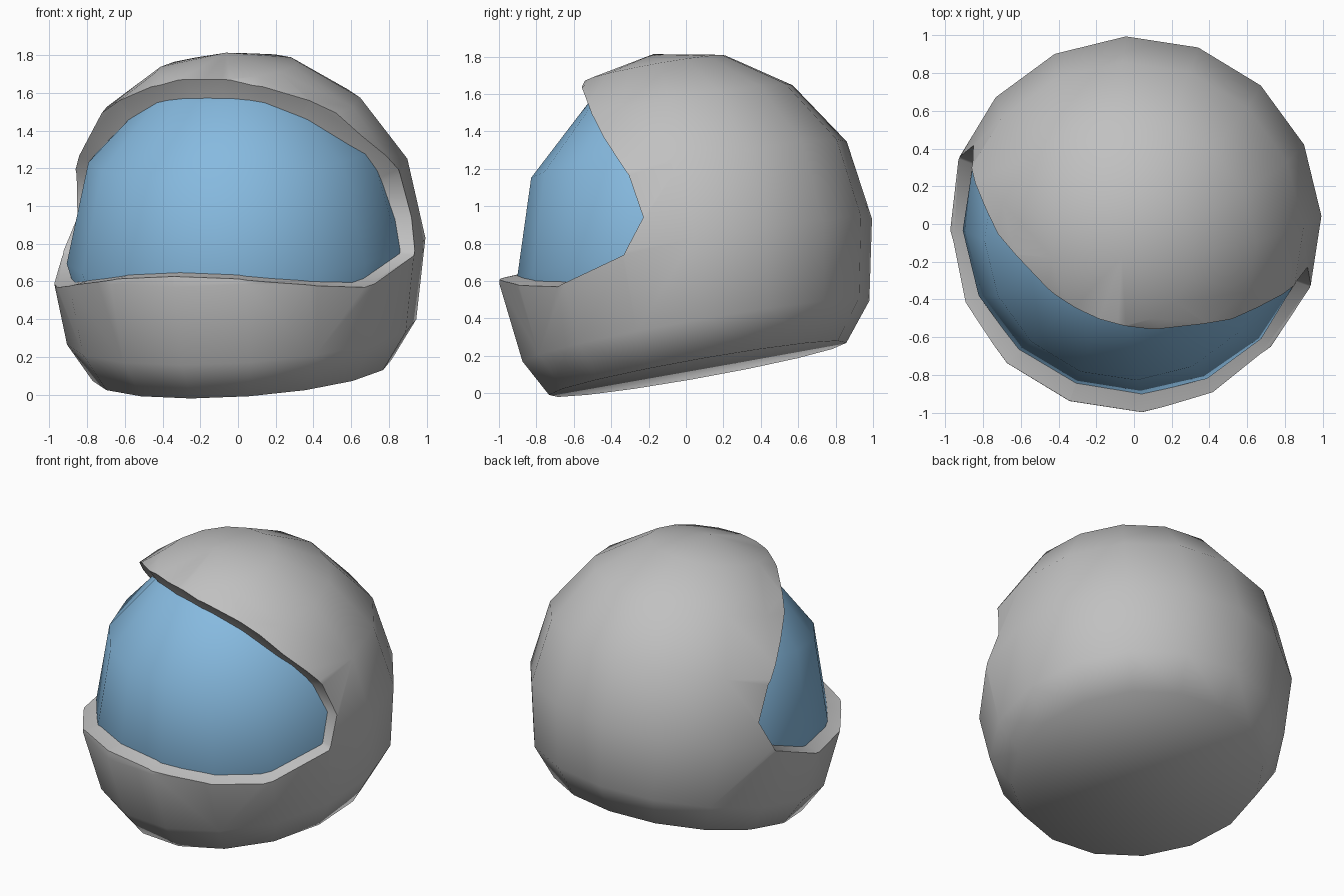
import bpy, bmesh, math
from mathutils import Matrix, Vector

cube = bpy.data.objects.get("Cube")
if cube:
    bpy.data.objects.remove(cube, do_unlink=True)

SIDES = 16
# The helmet is turned to its right and nods forward
POSE = (Matrix.Translation((0, 0, 0.83)) @ Matrix.Rotation(math.radians(-20), 4, 'Z')
        @ Matrix.Rotation(math.radians(10.7), 4, 'X'))


def material(name, colour):
    mat = bpy.data.materials.new(name)
    mat.use_nodes = True
    mat.diffuse_color = (*colour, 1)
    mat.node_tree.nodes["Principled BSDF"].inputs["Base Color"].default_value = (*colour, 1)
    return mat


def make_object(name, bm, mat=None):
    bmesh.ops.recalc_face_normals(bm, faces=bm.faces[:])
    bm.transform(POSE)
    mesh = bpy.data.meshes.new(name)
    bm.to_mesh(mesh)
    bm.free()
    obj = bpy.data.objects.new(name, mesh)
    bpy.context.collection.objects.link(obj)
    if mat:
        mesh.materials.append(mat)
    return obj


def dome(top, rings):
    """Closed round body from a pole and rings of (height, radius, y offset)."""
    bm = bmesh.new()
    pole = bm.verts.new((0, 0, top))
    loops = []
    for z, r, off in rings:
        angles = [math.tau * i / SIDES for i in range(SIDES)]
        loops.append([bm.verts.new((0.98 * r * math.sin(a), off - r * math.cos(a), z))
                      for a in angles])
    for i in range(SIDES):
        j = (i + 1) % SIDES
        bm.faces.new((pole, loops[0][i], loops[0][j]))
        for a, b in zip(loops, loops[1:]):
            bm.faces.new((a[i], b[i], b[j], a[j]))
    bm.faces.new(loops[-1])
    return bm


def smooth(obj, degrees):
    bpy.ops.object.select_all(action='DESELECT')
    obj.select_set(True)
    bpy.context.view_layer.objects.active = obj
    bpy.ops.object.shade_smooth_by_angle(angle=math.radians(degrees))


shell_grey = material("shell grey", (0.53, 0.53, 0.53))
visor_blue = material("visor blue", (0.24, 0.49, 0.74))

# Outer shell with a flat closed base
shell = make_object("helmet_shell", dome(1.0, [
    (0.924, 0.383, 0), (0.707, 0.707, 0), (0.36, 0.94, 0),
    (-0.07, 1.015, -0.015), (-0.5, 0.945, -0.037), (-0.7, 0.81, -0.065)]), shell_grey)

# Face opening: left half of the outline from brow to chin, mirrored, as a cone
half = [(0, -0.36, 0.9), (0.26, -0.33, 0.87), (0.53, -0.22, 0.77), (0.78, -0.09, 0.58),
        (0.92, 0.07, 0.33), (0.95, 0.12, 0.09), (0.98, -0.01, -0.09),
        (0.87, -0.46, -0.18), (0.66, -0.75, -0.11), (0.34, -0.95, -0.04), (0, -1.02, -0.015)]
outline = half + [(-x, y, z) for x, y, z in half[-2:0:-1]]
bm = bmesh.new()
centre = bm.verts.new((0, 0, 0))
front = bm.verts.new((0, -2.2, 1.2))
rim = [bm.verts.new(Vector(p) * 1.6) for p in outline]
for a, b in zip(rim, rim[1:] + rim[:1]):
    bm.faces.new((centre, a, b))
    bm.faces.new((front, b, a))
cutter = make_object("opening_cutter", bm)
cutter.hide_render = True

cut = shell.modifiers.new("face_opening", 'BOOLEAN')
cut.operation = 'DIFFERENCE'
cut.solver = 'EXACT'
cut.object = cutter
bpy.context.view_layer.objects.active = shell
bpy.ops.object.modifier_apply(modifier=cut.name)
bpy.data.objects.remove(cutter, do_unlink=True)
smooth(shell, 65)

# Visor set just inside the opening, without its hidden back
bm = dome(0.9, [(0.8, 0.42, 0.03), (0.46, 0.79, 0.03),
                (-0.07, 0.93, -0.005), (-0.4, 0.85, 0)])
hidden = [f for f in bm.faces if min(v.co.y for v in f.verts) > 0.3]
bmesh.ops.delete(bm, geom=hidden, context='FACES')
visor = make_object("visor", bm, visor_blue)
smooth(visor, 60)
